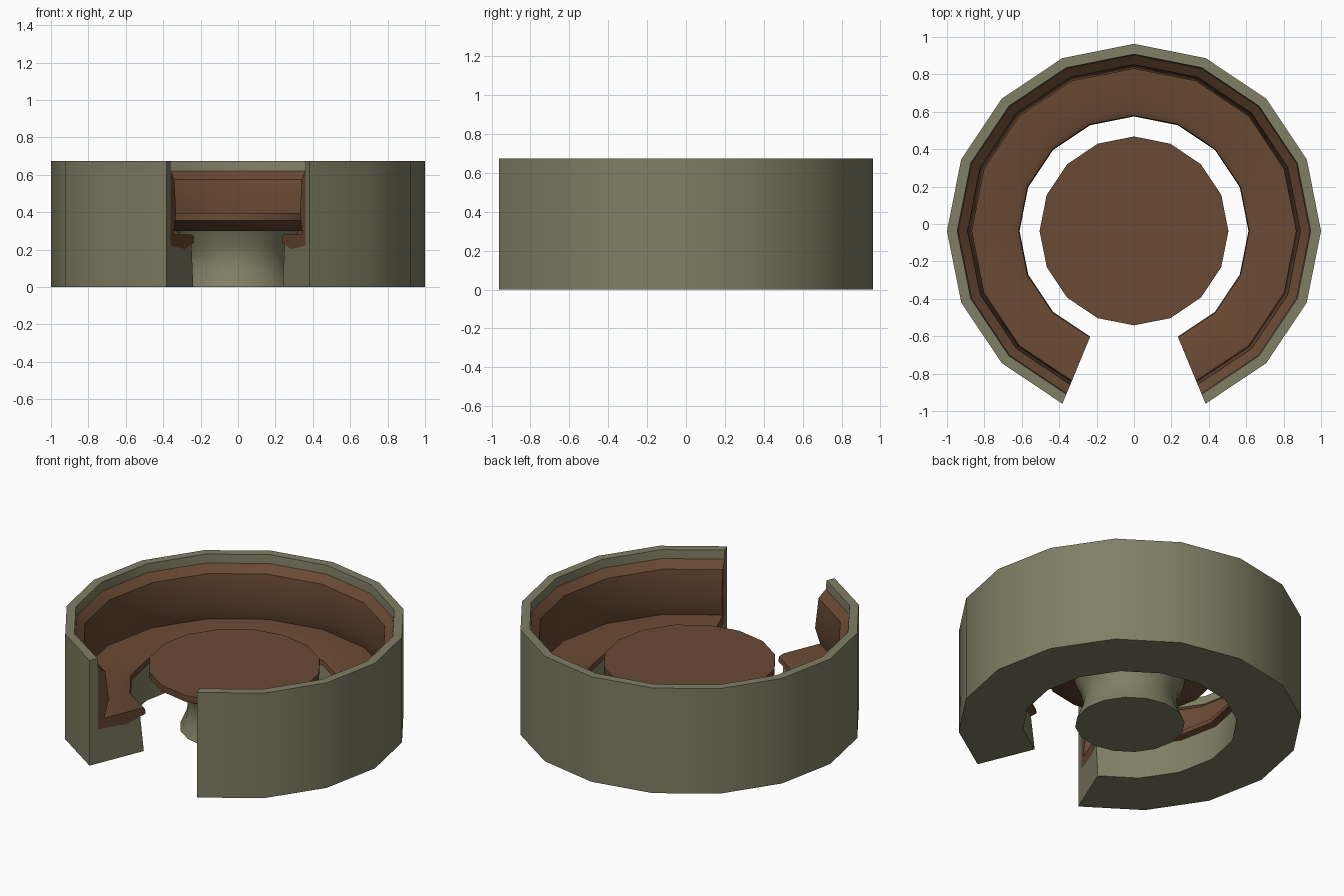
import bpy, bmesh, math

if "Cube" in bpy.data.objects:
    bpy.data.objects.remove(bpy.data.objects["Cube"])

CY = -0.037          # centre of the round booth
STEP = math.tau / 16


def material(name, rgb):
    m = bpy.data.materials.new(name)
    m.diffuse_color = (*rgb, 1)
    m.use_nodes = True
    m.node_tree.nodes["Principled BSDF"].inputs["Base Color"].default_value = m.diffuse_color
    return m


olive = material("olive_green", (0.215, 0.211, 0.128))
brown = material("brown_leather", (0.142, 0.067, 0.034))


def lathe(name, profile, mat, first=0, segments=16, loop=False):
    """Turn an (r, z) profile in 22.5 degree steps; open arcs get end caps."""
    bm = bmesh.new()
    full = segments == 16
    rings = []
    for i in range(16 if full else segments + 1):
        a = (first + i) * STEP
        rings.append([bm.verts.new((r * math.cos(a), CY + r * math.sin(a), z))
                      for r, z in profile])
    n = len(profile)
    for i in range(segments):
        a, b = rings[i], rings[(i + 1) % len(rings)]
        for j in range(n if loop else n - 1):
            k = (j + 1) % n
            bm.faces.new((a[j], b[j], b[k], a[k]))
    if loop:
        bm.faces.new(rings[0])
        bm.faces.new(rings[-1][::-1])
    else:
        bm.faces.new([r[0] for r in rings])
        bm.faces.new([r[-1] for r in rings])
    bmesh.ops.recalc_face_normals(bm, faces=bm.faces)
    mesh = bpy.data.meshes.new(name)
    bm.to_mesh(mesh)
    bm.free()
    mesh.materials.append(mat)
    ob = bpy.data.objects.new(name, mesh)
    bpy.context.collection.objects.link(ob)
    bpy.ops.object.select_all(action='DESELECT')
    ob.select_set(True)
    bpy.context.view_layer.objects.active = ob
    bpy.ops.object.shade_smooth_by_angle(angle=math.radians(30))
    return ob


# Outer shell: bench base and back wall, open at the front
lathe("booth_shell",
      [(0.625, 0), (1, 0), (1, 0.675), (0.945, 0.675), (0.94, 0.62),
       (0.94, 0.22), (0.74, 0.203), (0.65, 0.228)],
      olive, first=-3, segments=14, loop=True)

# Upholstered seat and backrest
lathe("booth_cushion",
      [(0.94, 0.22), (0.94, 0.62), (0.89, 0.575), (0.866, 0.39),
       (0.90, 0.28), (0.645, 0.28), (0.617, 0.268), (0.612, 0.238),
       (0.65, 0.228), (0.74, 0.203)],
      brown, first=-3, segments=14, loop=True)

# Round table
lathe("table_top", [(0.40, 0.30), (0.505, 0.355), (0.505, 0.395)], brown)
lathe("table_pedestal",
      [(0.32, 0), (0.285, 0.08), (0.272, 0.15), (0.285, 0.22), (0.325, 0.302)],
      olive)
